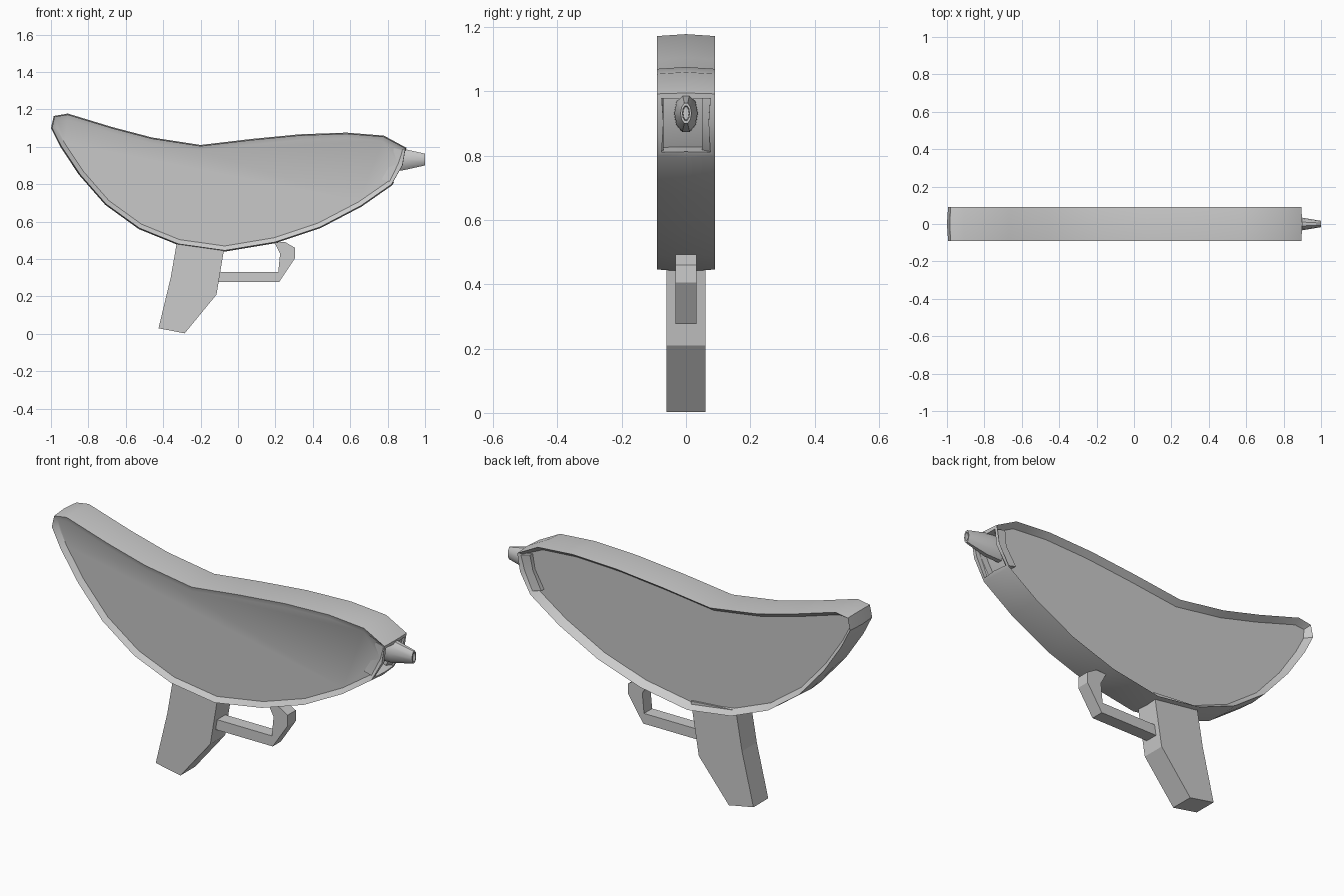
import bpy, bmesh, math
from mathutils import Vector

if "Cube" in bpy.data.objects:
    bpy.data.objects.remove(bpy.data.objects["Cube"])


def finish(bm, name, angle=None):
    bmesh.ops.recalc_face_normals(bm, faces=bm.faces[:])
    me = bpy.data.meshes.new(name)
    bm.to_mesh(me)
    bm.free()
    ob = bpy.data.objects.new(name, me)
    bpy.context.collection.objects.link(ob)
    if angle:
        bpy.ops.object.select_all(action='DESELECT')
        ob.select_set(True)
        bpy.context.view_layer.objects.active = ob
        bpy.ops.object.shade_smooth_by_angle(angle=math.radians(angle))
    return ob


def bridge(bm, rings):
    n = len(rings[0])
    return [[bm.faces.new((a[i], a[(i + 1) % n], b[(i + 1) % n], b[i]))
             for i in range(n)] for a, b in zip(rings, rings[1:])]


def slab(name, pts, half):
    bm = bmesh.new()
    rings = [[bm.verts.new((x, y, z)) for x, z in pts] for y in (-half, half)]
    bridge(bm, rings)
    for r in rings:
        bm.faces.new(r)
    return finish(bm, name)


# curved body outline, clockwise from the tail tip
upper = [(-1, 1.10), (-.985, 1.165), (-.91, 1.178), (-.67, 1.105), (-.46, 1.05),
         (-.2, 1.01), (.07, 1.042), (.33, 1.067), (.58, 1.076), (.78, 1.06), (.90, .995)]
lower = [(.885, .90), (.825, .795), (.66, .68), (.44, .565), (.2, .485), (-.07, .44),
         (-.32, .475), (-.53, .56), (-.71, .69), (-.85, .85), (-.95, 1.0)]
outline = [Vector(p) for p in upper + lower]
n = len(outline)
top = range(1, len(upper) - 1)


def inset(i, d):
    e1 = (outline[i] - outline[i - 1]).normalized()
    e2 = (outline[(i + 1) % n] - outline[i]).normalized()
    t = (e1 + e2).normalized()
    return outline[i] + Vector((t.y, -t.x)) * d


# body: ridged outer band with recessed side panels
bm = bmesh.new()
rings = []
for d, y, y_top in ((.03, -.07, -.082), (.006, -.09, -.09), (0, 0, 0),
                    (.006, .09, .09), (.03, .05, .06)):
    ring = []
    for i in range(n):
        p = inset(i, d)
        ring.append(bm.verts.new((p.x, y_top if i in top else y, p.y)))
    rings.append(ring)
bands = bridge(bm, rings)
bm.faces.new(rings[0])
bm.faces.new(rings[-1])
bmesh.ops.recalc_face_normals(bm, faces=bm.faces[:])
# socket at the muzzle end
k = len(upper) - 1
socket = [bands[b][i] for b in (1, 2) for i in (k, k + 1)]
bmesh.ops.inset_region(bm, faces=socket, thickness=.02, depth=0)
ext = bmesh.ops.extrude_face_region(bm, geom=socket)
bmesh.ops.delete(bm, geom=socket, context='FACES_ONLY')
bmesh.ops.translate(bm, vec=(-.06, 0, .015),
                    verts=[v for v in ext['geom'] if isinstance(v, bmesh.types.BMVert)])
finish(bm, "body_shell", 35)

# tapered hollow nozzle
bm = bmesh.new()
rings = []
for x, ry, rz in ((.80, .038, .062), (.885, .036, .06), (1, .017, .033),
                  (1, .011, .024), (.95, .009, .02)):
    rings.append([bm.verts.new((x, ry * math.cos(a), .932 + rz * math.sin(a)))
                  for a in (math.tau * j / 10 for j in range(10))])
bridge(bm, rings)
bm.faces.new(rings[0])
bm.faces.new(rings[-1])
finish(bm, "nozzle", 40)

# grip
slab("grip", [(-.325, .50), (-.36, .30), (-.425, .03), (-.285, .003),
              (-.115, .21), (-.07, .48)], .06)

# trigger guard
slab("trigger_guard", [(-.12, .33), (-.12, .277), (.22, .277), (.305, .405), (.305, .46),
                       (.25, .492), (.195, .487), (.225, .43), (.215, .33)], .033)
